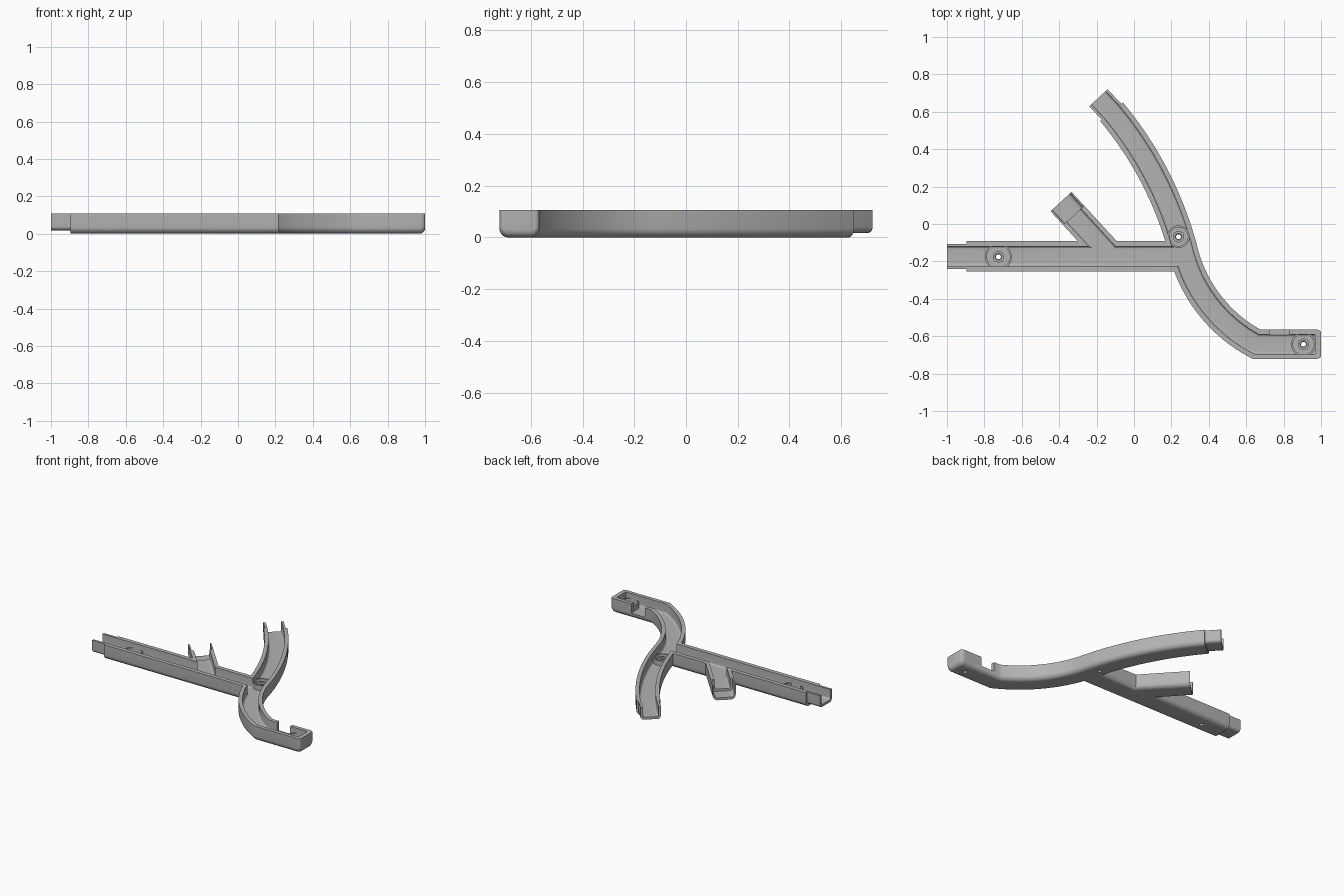
import bpy, bmesh
from math import sin, cos, pi, radians, atan2, hypot
from mathutils import Vector

old = bpy.data.objects.get("Cube")
if old:
    bpy.data.objects.remove(old, do_unlink=True)

grey = bpy.data.materials.new("plain grey")
grey.use_nodes = True
COLOUR = (0.45, 0.45, 0.45, 1)
grey.diffuse_color = COLOUR
grey.node_tree.nodes["Principled BSDF"].inputs["Base Color"].default_value = COLOUR

TOP = 0.107        # rim height
HALF = 0.0785      # outer half width
INNER = 0.052      # half width of the trough
FLOOR = 0.035
PLUG = 0.067       # half width of the plug ends and the socket
PLUG_Z = 0.018


def make_object(name, bm):
    bmesh.ops.recalc_face_normals(bm, faces=bm.faces)
    mesh = bpy.data.meshes.new(name)
    bm.to_mesh(mesh)
    bm.free()
    mesh.materials.append(grey)
    obj = bpy.data.objects.new(name, mesh)
    bpy.context.collection.objects.link(obj)
    return obj


def section(half, z0, fillet, top):
    """Box outline with two rounded lower corners, as (side, z) pairs."""
    pts = [(-half, top)]
    for side, start in ((-1, pi), (1, 1.5 * pi)):
        for i in range(7):
            a = start + i * pi / 12
            pts.append((side * (half - fillet) + fillet * cos(a),
                        z0 + fillet + fillet * sin(a)))
    return pts + [(half, top)]


def sweep(name, path, half, z0, fillet, top=TOP, insets=()):
    """Sweep the section along a flat path; insets shrink the last rings."""
    bm = bmesh.new()
    path = [Vector(p) for p in path]
    rings = []
    for i, p in enumerate(path):
        before = (p - path[i - 1]).normalized() if i else None
        after = (path[i + 1] - p).normalized() if i < len(path) - 1 else None
        t = ((before or after) + (after or before)).normalized()
        stretch = 1 / t.dot(after or before)
        k = i - len(path) + len(insets)
        d = insets[k] if k >= 0 else 0
        outline = section(half - d * 0.5, z0 + d, max(fillet - d * 0.6, 0.008), top)
        rings.append([bm.verts.new((p.x + t.y * s * stretch, p.y - t.x * s * stretch, z))
                      for s, z in outline])
    n = len(rings[0])
    for a, b in zip(rings, rings[1:]):
        for j in range(n):
            bm.faces.new((a[j], a[(j + 1) % n], b[(j + 1) % n], b[j]))
    bm.faces.new(rings[0])
    bm.faces.new(rings[-1])
    return make_object(name, bm)


def arc(p0, p1, turn, steps=16):
    dx, dy = p1[0] - p0[0], p1[1] - p0[1]
    turn = radians(turn)
    radius = hypot(dx, dy) / (2 * sin(turn / 2))
    heading = atan2(dy, dx) - turn / 2
    pts = []
    for i in range(steps + 1):
        f = turn * i / steps
        chord = 2 * radius * sin(f / 2)
        pts.append((p0[0] + chord * cos(heading + f / 2),
                    p0[1] + chord * sin(heading + f / 2)))
    return pts


def along(p, q, dist):
    p, q = Vector(p), Vector(q)
    return tuple(p + (q - p).normalized() * dist)


def lathe(name, x, y, profile, steps=32):
    bm = bmesh.new()
    rings = [[bm.verts.new((x + r * cos(2 * pi * i / steps), y + r * sin(2 * pi * i / steps), z))
              for r, z in profile] for i in range(steps)]
    n = len(profile)
    for i in range(steps):
        a, b = rings[i], rings[(i + 1) % steps]
        for j in range(n):
            bm.faces.new((a[j], a[(j + 1) % n], b[(j + 1) % n], b[j]))
    return make_object(name, bm)


def box(name, lo, hi):
    bm = bmesh.new()
    bmesh.ops.create_cube(bm, size=1)
    for v in bm.verts:
        v.co = [lo[i] if v.co[i] < 0 else hi[i] for i in range(3)]
    return make_object(name, bm)


def combine(target, tool, operation):
    mod = target.modifiers.new("cut", "BOOLEAN")
    mod.operation = operation
    mod.solver = "EXACT"
    mod.object = tool
    bpy.context.view_layer.objects.active = target
    bpy.ops.object.modifier_apply(modifier=mod.name)
    bpy.data.objects.remove(tool, do_unlink=True)


# Centre lines of the three channels
curve_start, bend, arm_start = (-0.12, 0.60), (0.27, -0.17), (0.655, -0.643)
s_curve = arc(curve_start, bend, -26) + arc(bend, arm_start, 46)[1:]
plug_end = (-0.19, 0.675)
arm_y = arm_start[1]
main_y = -0.173
joint = (0.26, main_y)
branch_end, branch_root = (-0.39, 0.12), (-0.138, -0.155)

# Outer bodies, with a rounded closed end on the arm
R = 0.03
end_angles = [i * pi / 10 for i in range(6)]
rounded = [(1 - R + R * sin(a), arm_y) for a in end_angles]
channel = sweep("channel_body", s_curve + rounded, HALF, 0, 0.035,
                insets=[R * (1 - cos(a)) for a in end_angles])
outer_parts = [
    sweep("main_outer", [(-0.895, main_y), joint], HALF + 0.003, 0, 0.035),
    sweep("branch_outer", [branch_end, branch_root], HALF - 0.002, 0, 0.035),
    sweep("main_plug", [(-1, main_y), (-0.85, main_y)], PLUG, PLUG_Z, 0.022),
    sweep("curve_plug", [plug_end, curve_start, s_curve[1]], PLUG, PLUG_Z, 0.022),
]
for part in outer_parts:
    combine(channel, part, "UNION")

# Troughs, socket, wall notch and screw holes
HIGH = TOP + 0.05
bosses = [("main_boss", -0.725, main_y - 0.002, 0.072),
          ("joint_boss", 0.238, -0.068, 0.06),
          ("arm_boss", 0.906, arm_y, 0.066)]
cutters = [
    sweep("curve_trough", [along(curve_start, plug_end, 0.15)] + s_curve + [(0.969, arm_y)],
          INNER, FLOOR, 0.012, HIGH),
    sweep("main_trough", [(-1.05, main_y), joint], INNER, FLOOR, 0.012, HIGH),
    sweep("branch_trough", [along(branch_end, branch_root, -0.05), branch_root],
          INNER, FLOOR, 0.012, HIGH),
    sweep("branch_socket", [along(branch_end, branch_root, -0.06),
                            along(branch_end, branch_root, 0.1)], PLUG, PLUG_Z, 0.022, HIGH),
    box("notch", (0.725, arm_y + 0.03, FLOOR + 0.004), (0.832, arm_y + 0.15, HIGH)),
]
for name, x, y, r in bosses:
    bm = bmesh.new()
    bmesh.ops.create_cone(bm, cap_ends=True, segments=32, radius1=0.013, radius2=0.013, depth=0.2)
    bmesh.ops.translate(bm, verts=bm.verts, vec=(x, y, 0))
    cutters.append(make_object(name + "_hole", bm))
for cutter in cutters:
    combine(channel, cutter, "DIFFERENCE")

# Screw bosses: hollow post inside a low ring
parts = [channel]
for name, x, y, r in bosses:
    parts.append(lathe(name, x, y, [
        (0.013, 0.03), (0.013, 0.056), (0.018, 0.06), (0.03, 0.06), (0.03, 0.042),
        (r - 0.01, 0.042), (r - 0.01, 0.07), (r, 0.07), (r, 0.03)]))

for obj in parts:
    bpy.ops.object.select_all(action="DESELECT")
    obj.select_set(True)
    bpy.context.view_layer.objects.active = obj
    bpy.ops.object.shade_smooth_by_angle(angle=radians(32))
